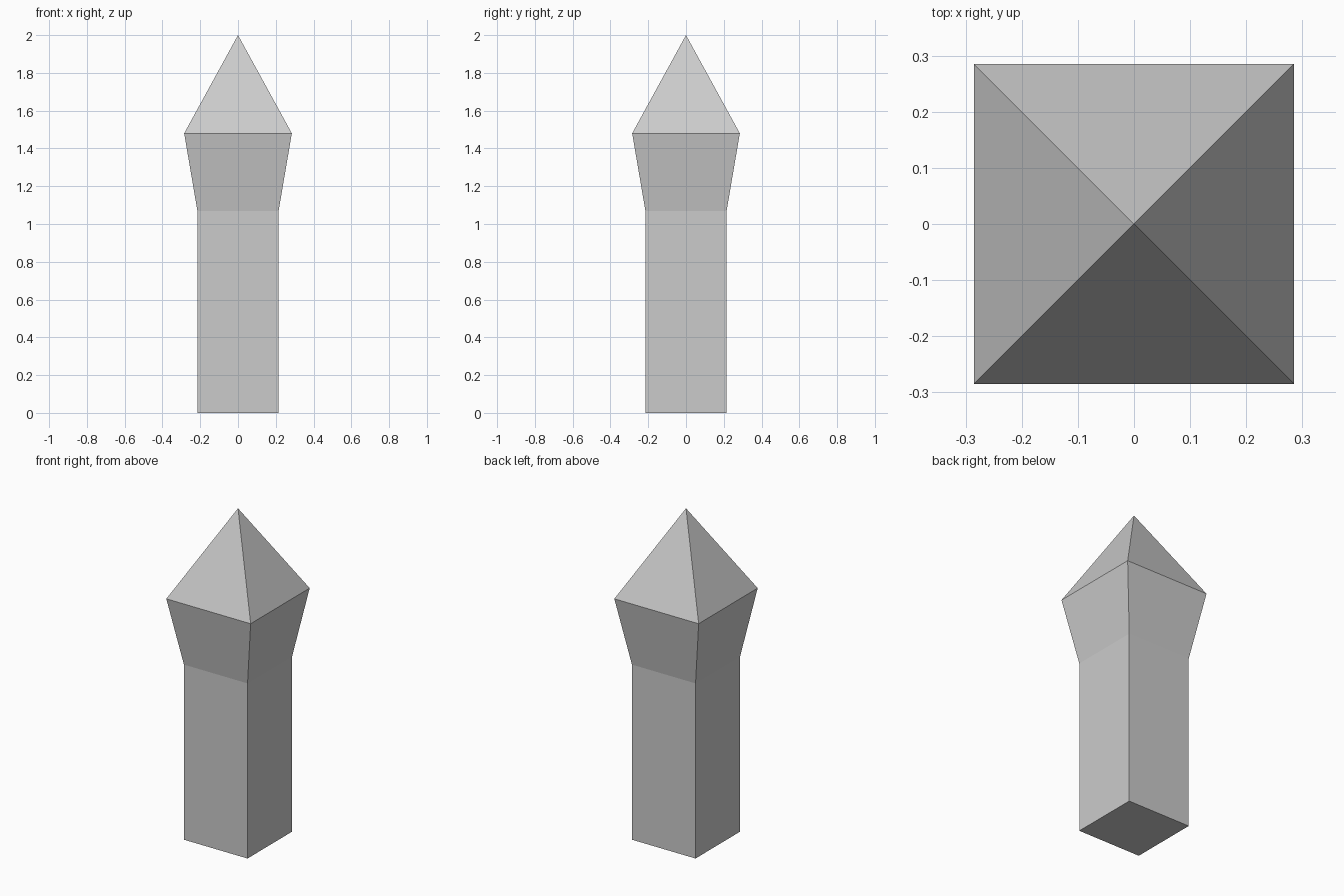
import bpy
import bmesh

cube = bpy.data.objects.get("Cube")
if cube:
    bpy.data.objects.remove(cube, do_unlink=True)

# Plain grey stone
stone = bpy.data.materials.new("grey_stone")
stone.use_nodes = True
colour = (0.6, 0.6, 0.6, 1)
stone.diffuse_color = colour
stone.node_tree.nodes["Principled BSDF"].inputs["Base Color"].default_value = colour

SHAFT, FLARE = 0.215, 0.285          # half widths
SHAFT_TOP, FLARE_TOP, TIP = 1.07, 1.48, 2.0

bm = bmesh.new()


def square_ring(half, z):
    corners = ((-1, -1), (1, -1), (1, 1), (-1, 1))
    return [bm.verts.new((x * half, y * half, z)) for x, y in corners]


# Straight shaft and flared head, as stacked square rings
rings = [square_ring(SHAFT, 0), square_ring(SHAFT, SHAFT_TOP),
         square_ring(FLARE, FLARE_TOP)]
bm.faces.new(reversed(rings[0]))
for low, high in zip(rings, rings[1:]):
    for i in range(4):
        j = (i + 1) % 4
        bm.faces.new((low[i], low[j], high[j], high[i]))

# Pyramid cap
apex = bm.verts.new((0, 0, TIP))
for i in range(4):
    bm.faces.new((rings[-1][i], rings[-1][(i + 1) % 4], apex))

bmesh.ops.recalc_face_normals(bm, faces=bm.faces)
mesh = bpy.data.meshes.new("pointed_post")
bm.to_mesh(mesh)
bm.free()
mesh.materials.append(stone)
post = bpy.data.objects.new("pointed_post", mesh)
bpy.context.collection.objects.link(post)
